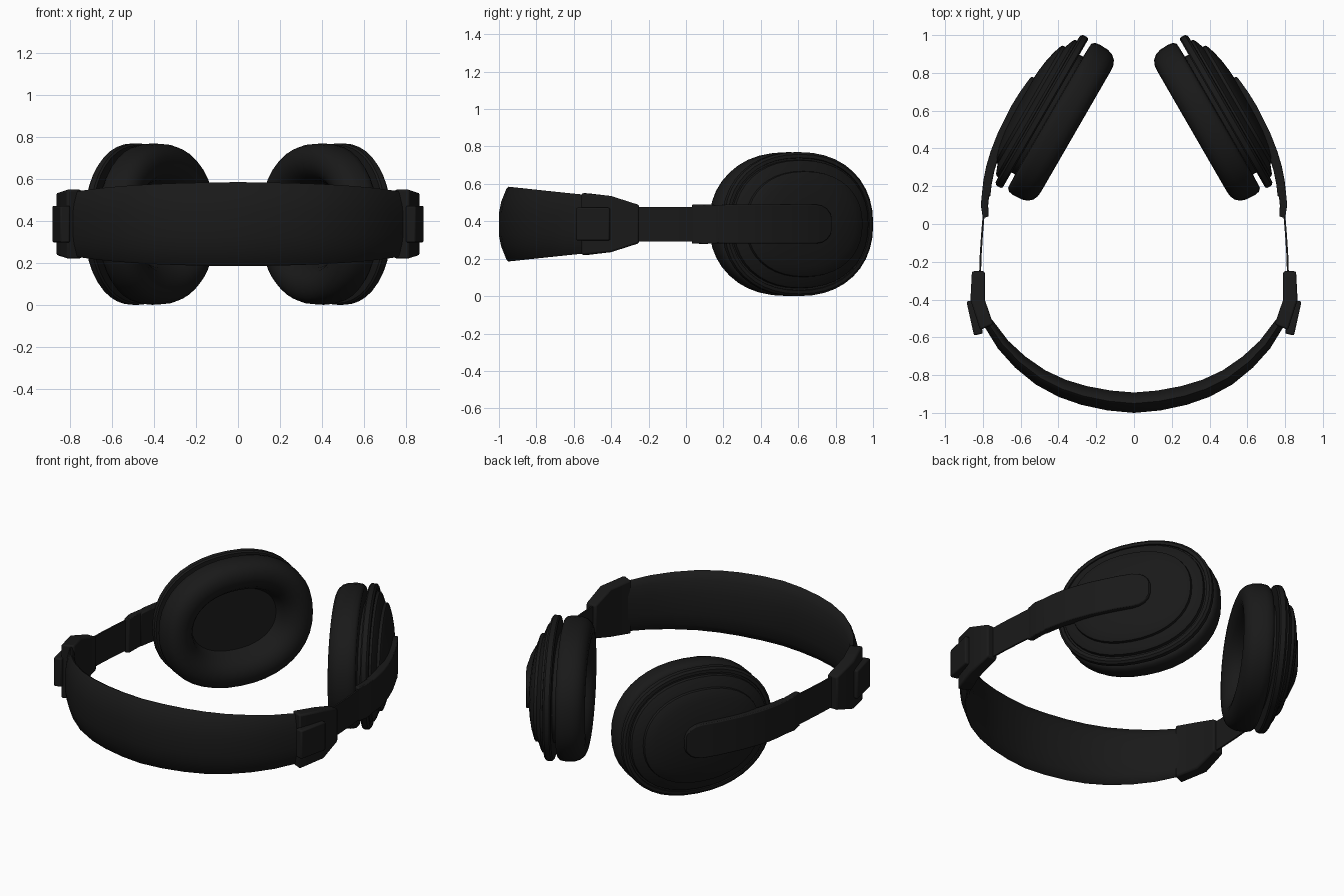
import bpy, bmesh, math
from mathutils import Vector

if "Cube" in bpy.data.objects:
    bpy.data.objects.remove(bpy.data.objects["Cube"])

ZC = 0.385                                  # mid height of the whole headset
C = Vector((0.46, 0.58, ZC))                # centre of the right ear cup
N = Vector((math.cos(math.radians(30)), 0.5, 0))   # cup axis, pointing outward
U = Vector((0.5, -N.x, 0))                  # cup long direction, towards the band
A, B = 0.46, 0.385                          # cup half length and half height

black = bpy.data.materials.new("black_plastic")
black.diffuse_color = (0.01, 0.01, 0.01, 1)
black.use_nodes = True
black.node_tree.nodes["Principled BSDF"].inputs["Base Color"].default_value = black.diffuse_color


def loft(name, rings, mirror=True, bevel=0.0, angle=35):
    """Skin closed rings of equal size and cap both ends."""
    bm = bmesh.new()
    vs = [[bm.verts.new(p) for p in r] for r in rings]
    n = len(rings[0])
    for a, b in zip(vs, vs[1:]):
        for i in range(n):
            j = (i + 1) % n
            bm.faces.new((a[i], a[j], b[j], b[i]))
    bm.faces.new(vs[0])
    bm.faces.new(vs[-1])
    bmesh.ops.recalc_face_normals(bm, faces=bm.faces)
    me = bpy.data.meshes.new(name)
    bm.to_mesh(me)
    bm.free()
    ob = bpy.data.objects.new(name, me)
    bpy.context.collection.objects.link(ob)
    me.materials.append(black)
    bpy.ops.object.select_all(action='DESELECT')
    ob.select_set(True)
    bpy.context.view_layer.objects.active = ob
    bpy.ops.object.shade_smooth_by_angle(angle=math.radians(angle))
    if bevel:
        m = ob.modifiers.new("bevel", 'BEVEL')
        m.width, m.segments, m.limit_method = bevel, 2, 'ANGLE'
    if mirror:
        ob.modifiers.new("mirror", 'MIRROR').use_mirror_merge = False
    return ob


def cup_ring(off, w, n=40, e=2 / 2.2):
    """Superellipse outline of the cup, inset by off, at height w on its axis."""
    ring = []
    for i in range(n):
        t = 2 * math.pi * i / n
        c, s = math.cos(t), math.sin(t)
        u = math.copysign(abs(c) ** e, c) * (A - off)
        v = math.copysign(abs(s) ** e, s) * (B - off)
        ring.append(C + U * u + N * w + Vector((0, 0, v)))
    return ring


def slab(inner, outer, h):
    """Rectangular section between two plan points with half height h."""
    return [(*inner, ZC - h), (*outer, ZC - h), (*outer, ZC + h), (*inner, ZC + h)]


# Ear cushion with its hollow
pad = [(.10, -.012), (.02, -.015), (.005, -.03), (0, -.06), (.003, -.11), (.014, -.14),
       (.033, -.162), (.06, -.174), (.09, -.177), (.12, -.17), (.15, -.15),
       (.175, -.115), (.19, -.075), (.2, -.05)]
loft("ear_cushion", [cup_ring(*p) for p in pad], angle=50)

# Cup shell: narrow neck, rim, groove, shoulder and raised domed cap
shell = [(.10, -.03), (.10, .01), (.008, .01), (0, .018), (0, .045), (.012, .056),
         (.03, .058), (.032, .05), (.042, .05), (.044, .07), (.055, .078), (.102, .096),
         (.104, .112), (.112, .118), (.16, .134), (.22, .147), (.28, .155), (.34, .159)]
loft("cup_shell", [cup_ring(*p) for p in shell])

# Arm lying over the cup, with a rounded end: u, outer w, half height
arm = [(-.133, .172, .03), (-.122, .174, .06), (-.10, .177, .083), (-.07, .18, .098),
       (-.03, .184, .105), (.06, .187, .105), (.217, .177, .105), (.32, .161, .105),
       (.40, .142, .105), (.47, .118, .104), (.53, .092, .102)]
rings = []
for u, w, h in arm:
    o, i = C + U * u + N * w, C + U * u + N * (w - .05)
    rings.append(slab((i.x, i.y), (o.x, o.y), h))
loft("cup_arm", rings, bevel=.006)

# Arm socket that takes the sliding strip
loft("arm_socket", [slab((.77, .04), (.80, .03), .104), slab((.772, .10), (.811, .10), .106),
                    slab((.765, .17), (.803, .18), .102)], bevel=.005)

# Thin sliding strip
loft("slider_strip", [slab((.79, .06), (.80, .06), .0925), slab((.800, -.06), (.810, -.06), .0925),
                      slab((.807, -.17), (.817, -.17), .0925), slab((.811, -.3), (.821, -.3), .0925)])

# Bent housing at the band end and the plate on its outside
loft("band_housing", [slab((.79, -.25), (.858, -.25), .102), slab((.79, -.40), (.866, -.40), .15),
                      slab((.745, -.53), (.815, -.562), .166)], bevel=.01)
loft("housing_plate", [slab((.83, -.40), (.887, -.41), .0875),
                       slab((.80, -.58), (.847, -.59), .0875)], bevel=.008)

# Padded headband: outer plan points, mirrored into a full arc
half = [(0, -1.0), (.14, -.987), (.28, -.957), (.40, -.915), (.52, -.85),
        (.63, -.76), (.72, -.66), (.797, -.535)]
path = [Vector((-x, y)) for x, y in half[:0:-1]] + [Vector(p) for p in half]
# cross-section: inset from the outer face, fraction of half height
section = [(0, -.3), (.012, -.6), (.04, -.95), (.05, -1), (.064, -.97), (.09, -.75), (.108, -.35)]
section += [(d, -z) for d, z in section[::-1]]
rings = []
for k, p in enumerate(path):
    t = (path[min(k + 1, len(path) - 1)] - path[max(k - 1, 0)]).normalized()
    inward = Vector((-t.y, t.x))
    f = (p.y + 1) / .465
    h, s = .2 - .045 * f, 1 - .5 * f
    rings.append([(*(p + inward * d * s), ZC + z * h) for d, z in section])
loft("headband", rings, mirror=False, angle=40)
